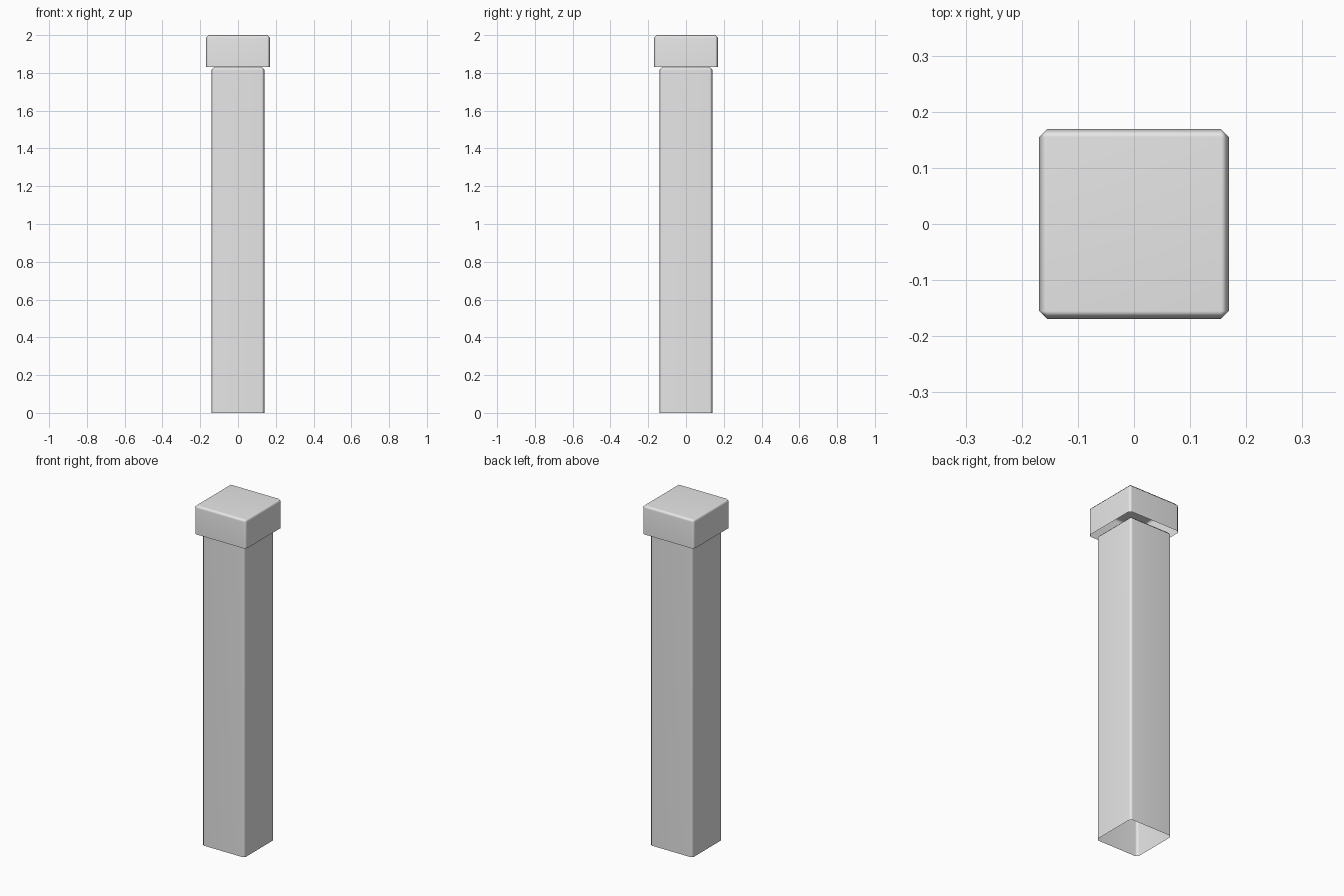
import bpy
import bmesh

if "Cube" in bpy.data.objects:
    bpy.data.objects.remove(bpy.data.objects["Cube"])

grey = bpy.data.materials.new("plain grey")
grey.diffuse_color = (0.8, 0.8, 0.8, 1)
grey.use_nodes = True
grey.node_tree.nodes["Principled BSDF"].inputs["Base Color"].default_value = grey.diffuse_color


def open_box(name, half, z0, z1, bevel):
    """Square box without a bottom, with chamfered side and top edges."""
    bm = bmesh.new()
    bmesh.ops.create_cube(bm, size=1)
    for v in bm.verts:
        v.co.x *= 2 * half
        v.co.y *= 2 * half
        v.co.z = z1 if v.co.z > 0 else z0
    bottom = [f for f in bm.faces if f.normal.z < -0.5]
    bmesh.ops.delete(bm, geom=bottom, context='FACES_ONLY')
    edges = [e for e in bm.edges if not e.is_boundary]
    bmesh.ops.bevel(bm, geom=edges, offset=bevel, offset_type='OFFSET',
                    segments=1, profile=0.5, affect='EDGES')
    for f in bm.faces:
        f.smooth = True
    mesh = bpy.data.meshes.new(name)
    bm.to_mesh(mesh)
    bm.free()
    mesh.materials.append(grey)
    obj = bpy.data.objects.new(name, mesh)
    bpy.context.collection.objects.link(obj)
    # Keep the large faces flat and the chamfers soft
    obj.modifiers.new("soft chamfers", 'WEIGHTED_NORMAL')
    return obj


# Hollow post and the wider hollow cap resting on it
open_box("post", 0.14, 0.0, 1.83, 0.014)
open_box("cap", 0.169, 1.832, 2.0, 0.014)
